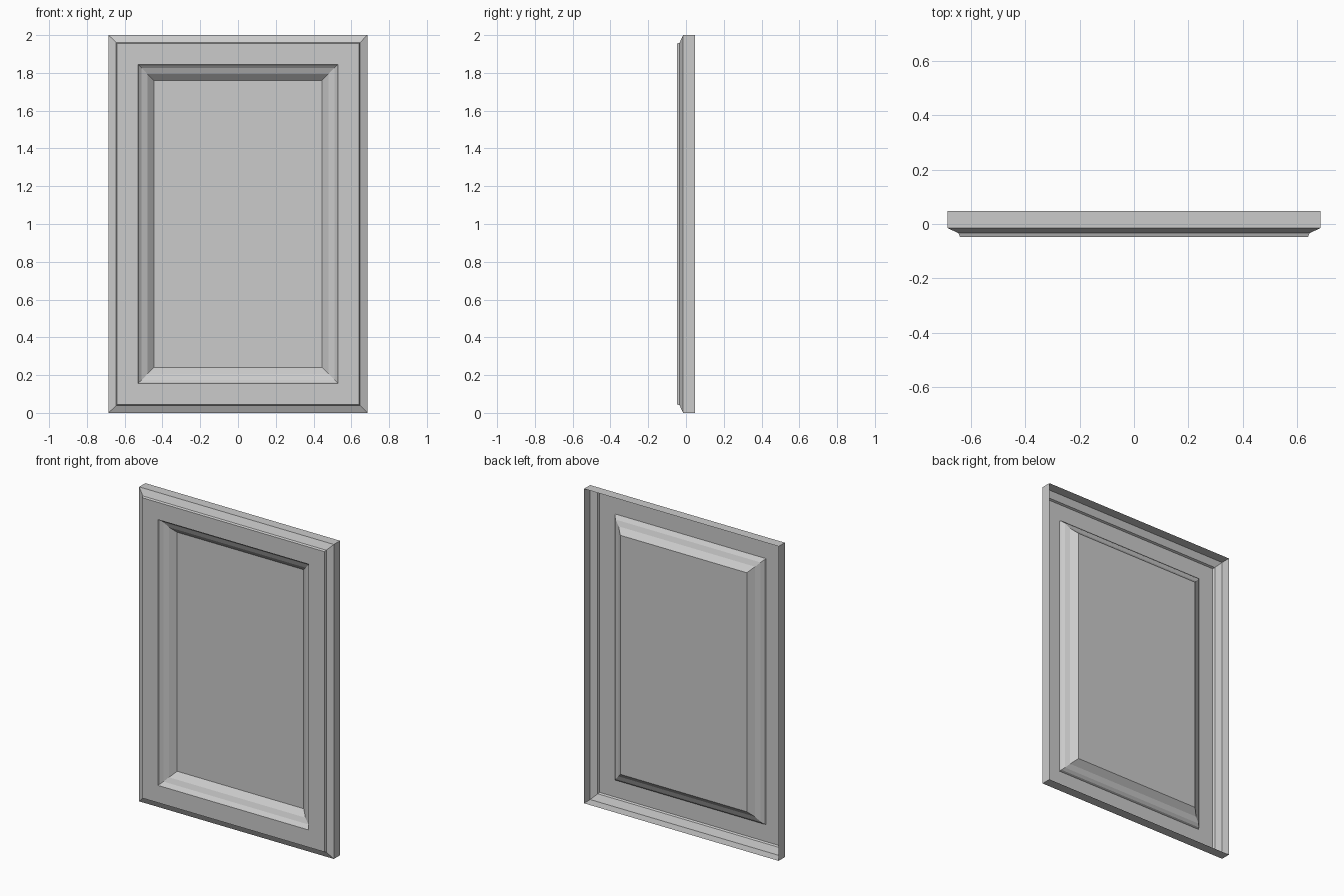
import bpy, bmesh

if "Cube" in bpy.data.objects:
    bpy.data.objects.remove(bpy.data.objects["Cube"])

HALF_W, HEIGHT = 0.685, 2.0

# Moulding section: (inset from the outer edge, y), from open back edge to centre panel
PROFILE = [
    (0.0, 0.047), (0.0, -0.015),                  # outer side wall
    (0.04, -0.034), (0.045, -0.047),              # outer chamfer and small step
    (0.155, -0.047),                              # flat frame
    (0.160, -0.034), (0.175, -0.021),             # inner ogee down to the panel
    (0.205, -0.008), (0.240, 0.025),
]


def add_ring(bm, inset, y):
    """Mitred rectangle of vertices, counter-clockwise seen from the front."""
    x, lo, hi = HALF_W - inset, inset, HEIGHT - inset
    return [bm.verts.new(p) for p in ((-x, y, lo), (x, y, lo), (x, y, hi), (-x, y, hi))]


# Door shell: rings lofted together, open at the back, closed by the centre panel
bm = bmesh.new()
rings = [add_ring(bm, inset, y) for inset, y in PROFILE]
for a, b in zip(rings, rings[1:]):
    for i in range(4):
        j = (i + 1) % 4
        bm.faces.new((a[i], a[j], b[j], b[i]))
bm.faces.new(rings[-1])

mesh = bpy.data.meshes.new("cabinet_door_panel")
bm.to_mesh(mesh)
bm.free()
door = bpy.data.objects.new("cabinet_door_panel", mesh)
bpy.context.collection.objects.link(door)
